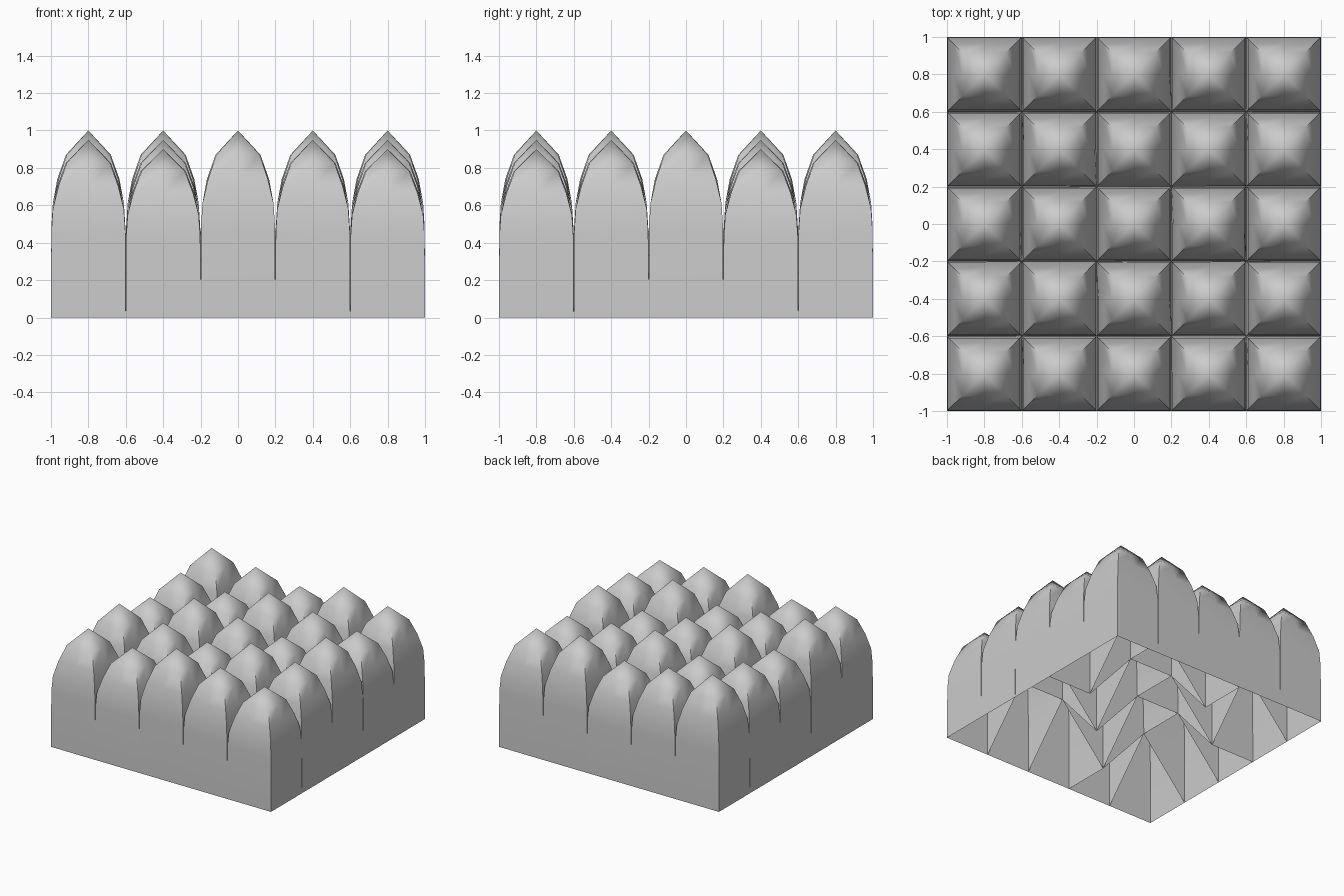
import bpy, bmesh, math

if "Cube" in bpy.data.objects:
    bpy.data.objects.remove(bpy.data.objects["Cube"])

N, C = 5, 0.4                       # 5 x 5 cells, each 0.4 wide
HEIGHTS = [0.95, 0.90, 1.00]        # peak heights repeat along the diagonals
# Dome profile: (share of half width, share of peak height)
PROFILE = [(0.99, 0.48), (0.95, 0.61), (0.83, 0.74), (0.60, 0.87)]
RING = [(-1, -1), (0, -1), (1, -1), (1, 0), (1, 1), (0, 1), (-1, 1), (-1, 0)]


def node_height(i, j):
    """Height of a valley node: zero on the rim and on every third diagonal."""
    if i in (0, N) or j in (0, N) or (i - j) % 3 == 1:
        return 0.0
    return 0.45


def base_height(i, j, u, v):
    """Height of the valley line around a cell at ring position u, v."""
    total = 0.0
    for a in (0, 1):
        for b in (0, 1):
            wa = (1 + u) / 2 if a else (1 - u) / 2
            wb = (1 + v) / 2 if b else (1 - v) / 2
            total += wa * wb * node_height(i + a, j + b)
    return total


def add_dome(bm, i, j):
    cx, cy = -1 + C * (i + 0.5), -1 + C * (j + 0.5)
    h = HEIGHTS[(i - j) % 3]
    rings = []
    for k, (s, z) in enumerate([(1.0, 0.0)] + PROFILE):
        ring = []
        for u, v in RING:
            base = base_height(i, j, u, v)
            # upper corners are slightly rounded in plan
            r = s * (0.96 if u and v and k > 2 else 1.0)
            height = base if k == 0 else max(z * h, base + 0.02 * k)
            ring.append(bm.verts.new((cx + u * r * C / 2, cy + v * r * C / 2, height)))
        rings.append(ring)
    for lo, hi in zip(rings, rings[1:]):
        for n in range(8):
            m = (n + 1) % 8
            bm.faces.new((lo[n], lo[m], hi[m], hi[n]))
    tip = bm.verts.new((cx, cy, h))
    for n in range(8):
        bm.faces.new((rings[-1][n], rings[-1][(n + 1) % 8], tip))


# Pad of pointed domes, open underneath
bm = bmesh.new()
for i in range(N):
    for j in range(N):
        add_dome(bm, i, j)
bmesh.ops.remove_doubles(bm, verts=bm.verts[:], dist=0.0005)
mesh = bpy.data.meshes.new("domed_pad")
bm.to_mesh(mesh)
bm.free()
pad = bpy.data.objects.new("domed_pad", mesh)
bpy.context.collection.objects.link(pad)
bpy.context.view_layer.objects.active = pad
pad.select_set(True)
bpy.ops.object.shade_smooth_by_angle(angle=math.radians(60))
